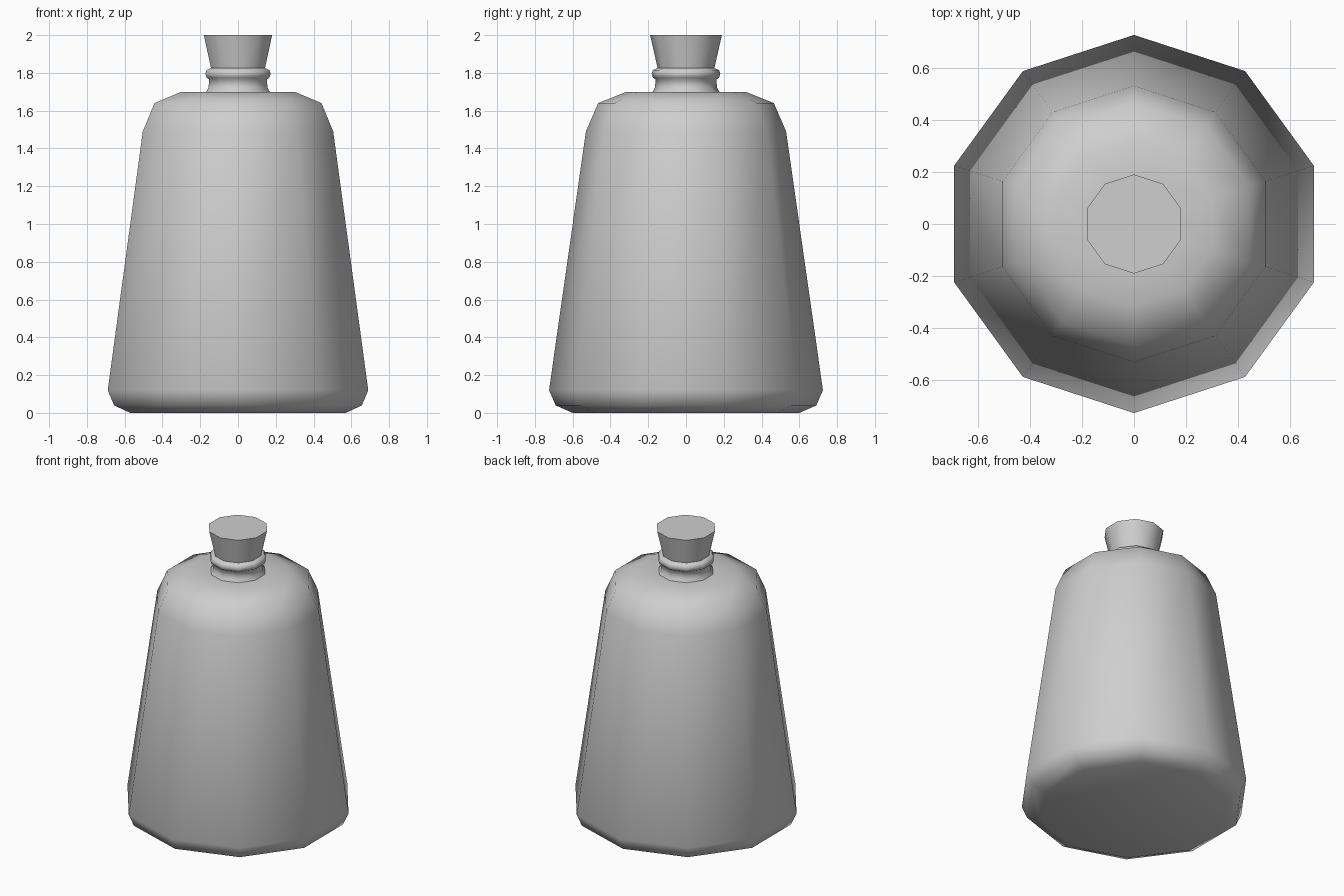
import bpy
import bmesh
import math

SIDES = 10

cube = bpy.data.objects.get("Cube")
if cube:
    bpy.data.objects.remove(cube, do_unlink=True)

grey = bpy.data.materials.new("plain_grey")
grey.use_nodes = True
colour = (0.62, 0.62, 0.62, 1)
grey.diffuse_color = colour
grey.node_tree.nodes["Principled BSDF"].inputs["Base Color"].default_value = colour


def turned_part(name, profile, sharp_angle):
    """Turn a (radius, height) profile into a closed ten-sided solid."""
    bm = bmesh.new()
    rings = []
    for radius, z in profile:
        angles = [math.pi / 2 + math.tau * i / SIDES for i in range(SIDES)]
        rings.append([bm.verts.new((radius * math.cos(a), radius * math.sin(a), z))
                      for a in angles])
    for low, high in zip(rings, rings[1:]):
        for i in range(SIDES):
            j = (i + 1) % SIDES
            bm.faces.new((low[i], low[j], high[j], high[i]))
    bm.faces.new(rings[0][::-1])
    bm.faces.new(rings[-1])
    bmesh.ops.recalc_face_normals(bm, faces=bm.faces)
    mesh = bpy.data.meshes.new(name)
    bm.to_mesh(mesh)
    bm.free()
    mesh.materials.append(grey)
    obj = bpy.data.objects.new(name, mesh)
    bpy.context.collection.objects.link(obj)
    bpy.ops.object.select_all(action="DESELECT")
    obj.select_set(True)
    bpy.context.view_layer.objects.active = obj
    bpy.ops.object.shade_smooth_by_angle(angle=math.radians(sharp_angle))
    return obj


# Tapered flask with rounded base and shoulder
turned_part("bottle_body", [
    (0.60, 0), (0.69, 0.04), (0.725, 0.12),
    (0.53, 1.49), (0.465, 1.64), (0.315, 1.70), (0.16, 1.70),
], 80)

# Neck with a flared foot and a rounded lip
turned_part("bottle_neck", [
    (0.18, 1.695), (0.165, 1.72), (0.16, 1.765), (0.175, 1.775),
    (0.182, 1.795), (0.175, 1.815), (0.15, 1.825),
], 80)

# Flaring stopper
turned_part("stopper", [(0.14, 1.78), (0.19, 2.0)], 50)
